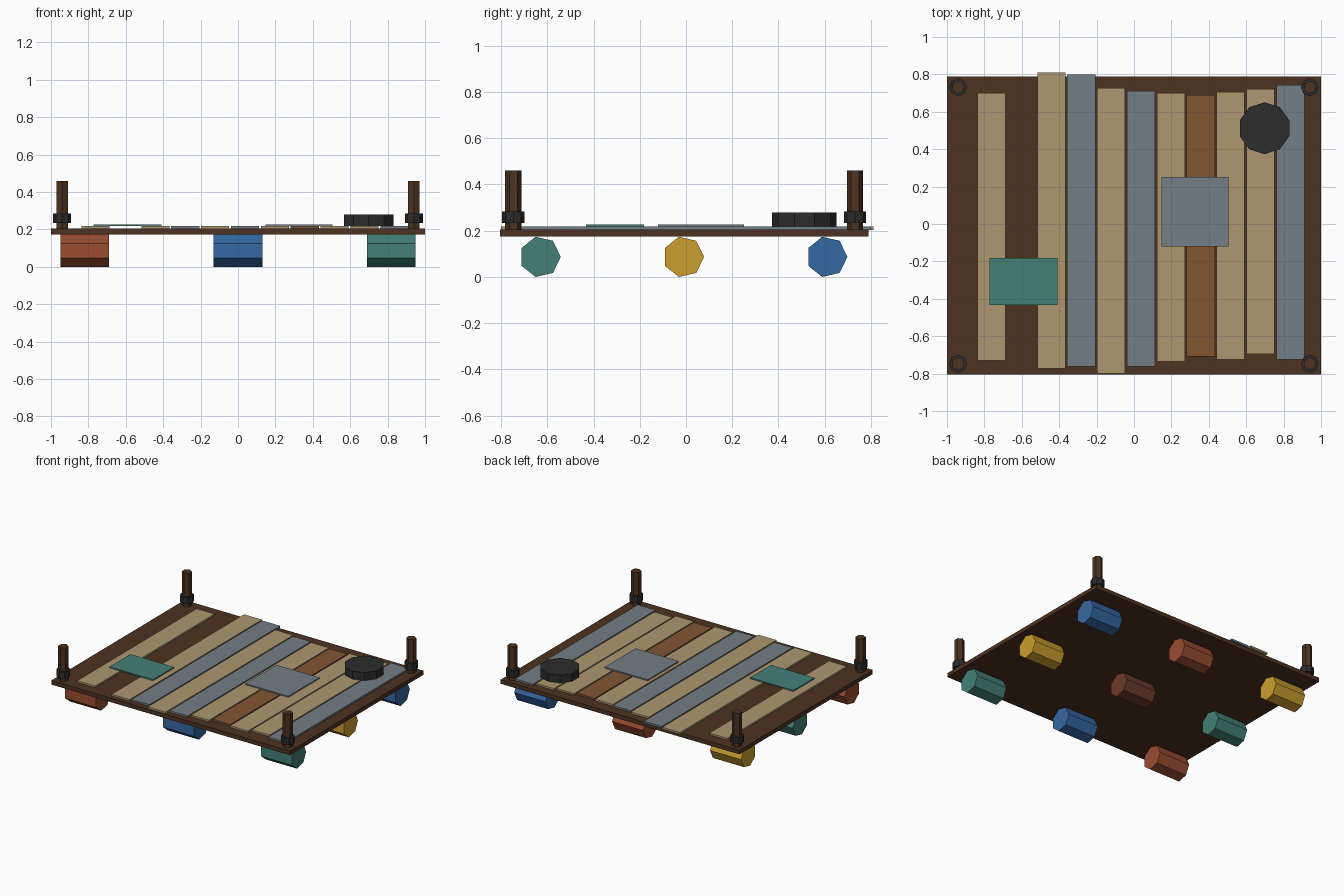
import bpy, bmesh, math
from mathutils import Matrix

if "Cube" in bpy.data.objects:
    bpy.data.objects.remove(bpy.data.objects["Cube"])


def material(name, hexcode):
    def lin(c):
        c /= 255
        return c / 12.92 if c < 0.04045 else ((c + 0.055) / 1.055) ** 2.4
    m = bpy.data.materials.new(name)
    m.diffuse_color = [lin(int(hexcode[i:i + 2], 16)) for i in (0, 2, 4)] + [1]
    m.use_nodes = True
    m.node_tree.nodes["Principled BSDF"].inputs["Base Color"].default_value = m.diffuse_color
    return m


dark_wood = material("dark_wood", "4D3220")
tan_wood = material("tan_wood", "AE9770")
grey_metal = material("weathered_grey", "747E86")
brown_wood = material("brown_wood", "805633")
black = material("black_rubber", "2C2C2C")
red = material("red_paint", "9A4D31")
blue = material("blue_paint", "3568A3")
teal = material("teal_paint", "438177")
yellow = material("yellow_paint", "CC9E2D")
rust = material("rust", "6E3A29")

YC = -0.008  # deck centre in y


def finish(name, bm, mat):
    me = bpy.data.meshes.new(name)
    bm.to_mesh(me)
    bm.free()
    ob = bpy.data.objects.new(name, me)
    me.materials.append(mat)
    bpy.context.collection.objects.link(ob)
    return ob


def box(name, x, y, z, mat):
    """Box from (min, max) ranges."""
    bm = bmesh.new()
    size = [r[1] - r[0] for r in (x, y, z)]
    mid = [(r[0] + r[1]) / 2 for r in (x, y, z)]
    bmesh.ops.create_cube(bm, size=1, matrix=Matrix.Translation(mid) @ Matrix.Diagonal((*size, 1)))
    return finish(name, bm, mat)


def prism(name, centre, radius, length, sides, mat, axis='Z', start=0.0):
    """Regular prism along X or Z, first corner at angle start."""
    bm = bmesh.new()
    ring = []
    for i in range(sides):
        a = start + 2 * math.pi * i / sides
        u, v = radius * math.cos(a), radius * math.sin(a)
        p = (u, v, -length / 2) if axis == 'Z' else (-length / 2, u, v)
        ring.append(bm.verts.new(p))
    base = bm.faces.new(ring)
    top = bmesh.ops.extrude_face_region(bm, geom=[base])
    shift = (0, 0, length) if axis == 'Z' else (length, 0, 0)
    bmesh.ops.translate(bm, vec=shift, verts=[g for g in top['geom'] if isinstance(g, bmesh.types.BMVert)])
    bmesh.ops.translate(bm, vec=centre, verts=bm.verts)
    # keep a closed shell with outward normals
    if not base.is_valid or any(not e.is_manifold for e in bm.edges):
        bmesh.ops.holes_fill(bm, edges=bm.edges, sides=sides)
    bmesh.ops.recalc_face_normals(bm, faces=bm.faces)
    return finish(name, bm, mat)


# Deck slab
box("deck", (-1, 1), (YC - 0.797, YC + 0.797), (0.174, 0.205), dark_wood)

# Floating barrels under the deck, rows from front to back
rows = [(red, blue, teal), (teal, rust, yellow), (yellow, red, blue)]
for j, row in enumerate(rows):
    for i, mat in enumerate(row):
        prism(f"barrel_{j}_{i}", ((i - 1) * 0.82, YC - 0.003 + (j - 1) * 0.62, 0.0868),
              0.089, 0.26, 7, mat, axis='X')

# Planks on the deck: slot, front end, back end, wood
planks = [(0, -0.73, 0.70, tan_wood), (2, -0.773, 0.81, tan_wood),
          (3, -0.763, 0.80, grey_metal), (4, -0.80, 0.728, tan_wood),
          (5, -0.763, 0.711, grey_metal), (6, -0.736, 0.70, tan_wood),
          (7, -0.709, 0.69, brown_wood), (8, -0.725, 0.706, tan_wood),
          (9, -0.695, 0.722, tan_wood), (10, -0.725, 0.744, grey_metal)]
for slot, y0, y1, mat in planks:
    x = -0.761 + 0.1597 * slot
    box(f"plank_{slot}", (x - 0.075, x + 0.075), (y0, y1), (0.204, 0.218), mat)

# Sheet patches lying on the planks
box("teal_patch", (-0.773, -0.409), (-0.432, -0.182), (0.218, 0.227), teal)
box("grey_patch", (0.146, 0.506), (-0.121, 0.25), (0.218, 0.227), grey_metal)

# Round rubber lump
prism("rubber_disc", (0.698, 0.512, 0.249), 0.139, 0.06, 10, black, start=math.pi / 2)

# Corner posts with collars
for sx in (-1, 1):
    for sy in (-1, 1):
        x, y = sx * 0.94, YC + sy * 0.739
        prism("corner_post", (x, y, 0.331), 0.035, 0.258, 6, dark_wood, start=math.pi / 2)
        prism("post_collar", (x, y, 0.259), 0.048, 0.05, 8, black)
